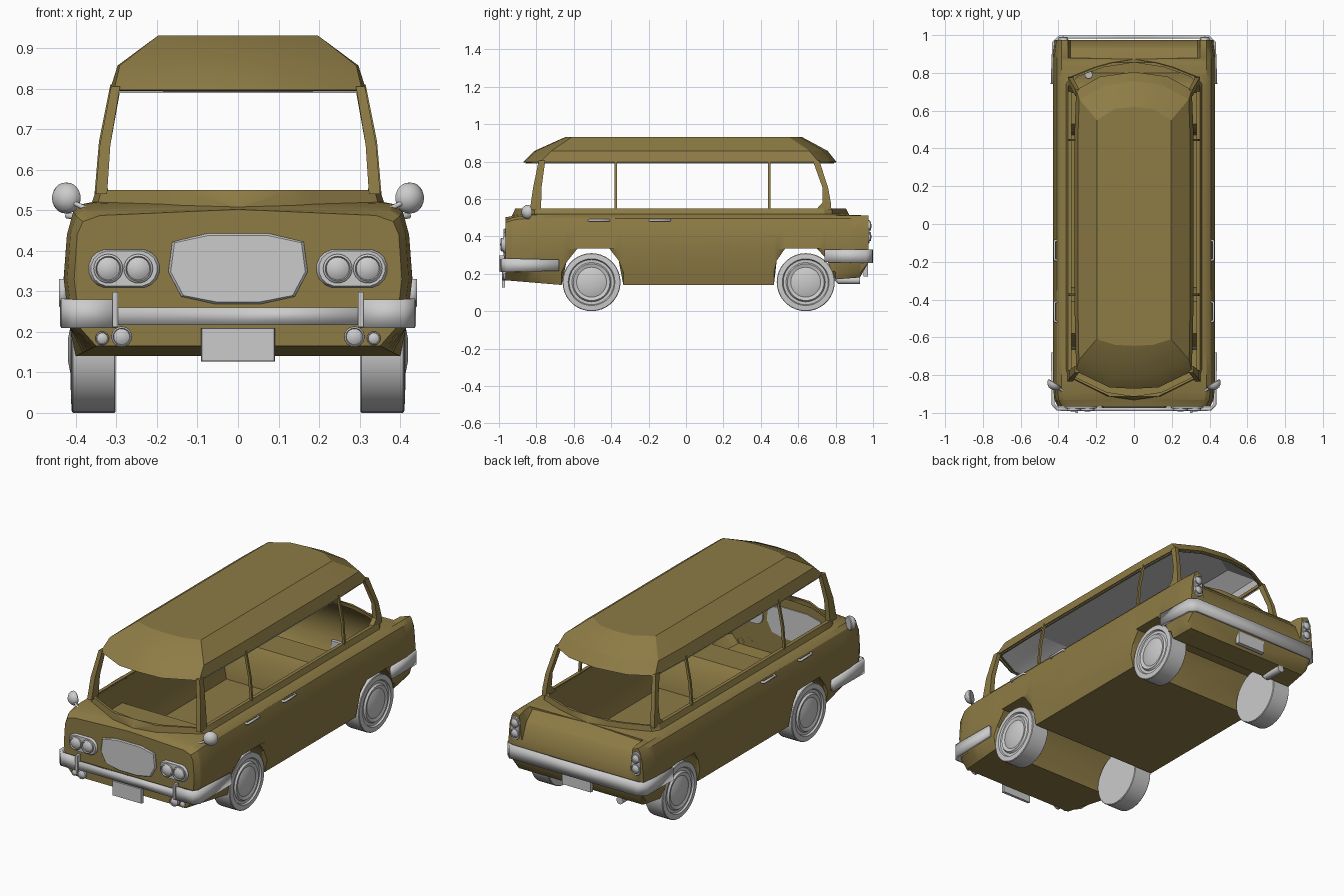
import bpy, bmesh, math
from mathutils import Vector

if "Cube" in bpy.data.objects:
    bpy.data.objects.remove(bpy.data.objects["Cube"])

PAINT = bpy.data.materials.new("paint")
PAINT.diffuse_color = (0.27, 0.20, 0.06, 1)
PAINT.use_nodes = True
PAINT.node_tree.nodes["Principled BSDF"].inputs["Base Color"].default_value = PAINT.diffuse_color


def finish(name, bm, mat=None, mirror=False, thick=0, angle=30):
    bmesh.ops.remove_doubles(bm, verts=bm.verts, dist=0.0004)
    bmesh.ops.dissolve_degenerate(bm, edges=bm.edges, dist=0.0002)
    bmesh.ops.recalc_face_normals(bm, faces=bm.faces)
    me = bpy.data.meshes.new(name)
    bm.to_mesh(me)
    bm.free()
    ob = bpy.data.objects.new(name, me)
    bpy.context.collection.objects.link(ob)
    if mat:
        me.materials.append(mat)
    if thick:
        m = ob.modifiers.new("thickness", 'SOLIDIFY')
        m.thickness, m.offset = thick, 0
    if mirror:
        m = ob.modifiers.new("mirror", 'MIRROR')
        m.use_clip = True
    bpy.ops.object.select_all(action='DESELECT')
    bpy.context.view_layer.objects.active = ob
    ob.select_set(True)
    bpy.ops.object.shade_smooth_by_angle(angle=math.radians(angle))
    return ob


def loft(name, rows, closed=False, caps=False, **kw):
    bm = bmesh.new()
    vs = [[bm.verts.new(p) for p in r] for r in rows]
    n = len(rows[0])
    for a, b in zip(vs, vs[1:]):
        for i in range(n if closed else n - 1):
            j = (i + 1) % n
            bm.faces.new((a[i], a[j], b[j], b[i]))
    if caps:
        bm.faces.new(vs[0])
        bm.faces.new(vs[-1])
    return finish(name, bm, **kw)


def lathe(name, prof, loc, axis, n=24, **kw):
    """prof: (radius, distance along axis)"""
    q = Vector(axis).to_track_quat('Z', 'Y')
    rows = [[Vector(loc) + q @ Vector((max(r, 1e-5) * math.cos(2 * math.pi * k / n),
             max(r, 1e-5) * math.sin(2 * math.pi * k / n), t)) for k in range(n)] for r, t in prof]
    return loft(name, rows, closed=True, **kw)


def bar(name, pts, **kw):
    """pts: (x, y, z, width x, width y), lofted upwards"""
    rows = [[(x + sx * wx / 2, y + sy * wy / 2, z) for sx, sy in ((-1, -1), (1, -1), (1, 1), (-1, 1))]
            for x, y, z, wx, wy in pts]
    return loft(name, rows, closed=True, caps=True, mirror=True, **kw)


def plate(name, outline, y0, y1, inset=0.006, **kw):
    """outline (x, z) extruded from y0 to y1 with a softened front edge"""
    cx = sum(p[0] for p in outline) / len(outline)
    cz = sum(p[1] for p in outline) / len(outline)
    ym = y0 + (y1 - y0) * 0.6

    def shrink(p):
        d = Vector((p[0] - cx, p[1] - cz))
        d *= 1 - inset / d.length
        return (cx + d.x, y1, cz + d.y)
    rows = [[(x, y0, z) for x, z in outline], [(x, ym, z) for x, z in outline], [shrink(p) for p in outline]]
    return loft(name, rows, closed=True, caps=True, **kw)


def band(name, path, **kw):
    """path: (x, y, z low, z high) vertical strip"""
    return loft(name, [[(x, y, a), (x, y, b)] for x, y, a, b in path], thick=0.018, mirror=True, **kw)


def tube(name, pts, r):
    cu = bpy.data.curves.new(name, 'CURVE')
    cu.dimensions, cu.bevel_depth, cu.bevel_resolution, cu.use_fill_caps = '3D', r, 3, True
    sp = cu.splines.new('POLY')
    sp.points.add(len(pts) - 1)
    for p, c in zip(sp.points, pts):
        p.co = (*c, 1)
    ob = bpy.data.objects.new(name, cu)
    bpy.context.collection.objects.link(ob)


def lerp(table, y, k):
    if y <= table[0][0]:
        return table[0][k]
    for a, b in zip(table, table[1:]):
        if y <= b[0]:
            return a[k] + (b[k] - a[k]) * (y - a[0]) / (b[0] - a[0])
    return table[-1][k]


# Lower body: sections along y, with wheel tunnels and sill lip
BOTTOM = [(-.965, .165), (-.665, .14), (-.64, .26), (-.58, .335), (-.41, .335), (-.36, .27), (-.335, .14),
          (.47, .14), (.485, .27), (.53, .335), (.70, .335), (.75, .28), (.80, .17), (.93, .18), (.975, .26)]
WIDTH = [(-.965, .94), (-.93, .98), (-.85, 1), (.88, 1), (.975, .975)]
SILL = [(-.965, .35), (-.665, .40), (.80, .40), (.975, .38)]
EDGE = [(-.965, .34, .487), (-.93, .375, .50), (-.85, .385, .515), (.975, .385, .512)]
# y, shelf x, shelf z, lip x, lip z, inner x
TOP = [(-.965, 0, .502, 0, .502, 0), (-.932, 0, .508, 0, .508, 0), (-.912, .14, .512, .13, .55, 0),
       (-.89, .185, .515, .175, .55, .145), (-.81, .345, .52, .337, .55, .31), (-.77, .36, .52, .35, .55, .33),
       (.74, .36, .52, .35, .55, .33), (.78, .335, .52, .325, .55, .30), (.83, .21, .52, .20, .55, .16),
       (.855, .12, .52, .11, .55, 0), (.872, 0, .515, 0, .515, 0), (.88, .35, .515, .335, .505, 0),
       (.935, .35, .513, .335, .455, 0), (.975, .35, .50, .335, .36, 0)]
rows = []
for y in sorted({t[0] for t in BOTTOM + WIDTH + TOP}):
    zb, w, ez = lerp(BOTTOM, y, 1), lerp(WIDTH, y, 1), lerp(EDGE, y, 2)
    sec = [(0, zb), (lerp(SILL, y, 1), zb)]
    for z, x in ((.21, .415), (.33, .43), (.44, .422), (.495, .407)):
        sec.append((x * w, max(zb, min(z, ez - .015))))
    sx, sz, lx, lz, ix = (lerp(TOP, y, k) for k in range(1, 6))
    sec += [(lerp(EDGE, y, 1), ez), (sx, sz), (lx, lz), (ix, lz)]
    rows.append([(x, y, z) for x, z in sec])
loft("body", rows, caps=True, mirror=True, mat=PAINT)

# Roof and its grey lining
EAVE = [(0, -.872), (.13, -.865), (.306, -.78), (.316, -.4), (.316, .45), (.306, .71), (.18, .78), (0, .805)]
MID = [(0, -.81), (.125, -.80), (.292, -.72), (.297, -.4), (.297, .45), (.29, .66), (.15, .735), (0, .757)]
CROWN = [(0, -.645), (.10, -.64), (.197, -.61), (.197, -.4), (.197, .40), (.197, .55), (.10, .61), (0, .62)]


def roof(name, s, dz, mat):
    r = [[(x * s, y * s, z - dz) for x, y in ring] for ring, z in ((EAVE, .797), (MID, .857), (CROWN, .931))]
    r.append([(0, y, z) for x, y, z in r[-1]])
    loft(name, r, mirror=True, mat=mat, angle=20)


roof("roof", 1, 0, PAINT)
roof("roof_lining", .985, .008, None)
loft("roof_rim", [[(x, y, .797) for x, y in EAVE], [(x * .94, y * .975, .792) for x, y in EAVE],
                  [(x * .94, y * .975, .81) for x, y in EAVE]], mirror=True, mat=PAINT)

# Window pillars
bar("front_pillar", [(.337, -.805, .54, .028, .06), (.328, -.795, .66, .026, .045), (.302, -.77, .805, .022, .035)], mat=PAINT)
bar("rear_pillar", [(.335, .735, .54, .028, .085), (.335, .752, .58, .026, .045), (.327, .745, .66, .024, .03),
                    (.300, .695, .805, .022, .035)], mat=PAINT)
for name, y in (("door_pillar", -.375), ("side_pillar", .445)):
    bar(name, [(.347, y, .54, .014, .012), (.336, y, .67, .014, .012), (.308, y, .81, .014, .012)], mat=PAINT)

# Wheels
WHEEL = [(0, -.055), (.152, -.055), (.155, -.052), (.155, .05), (.152, .053), (.125, .055), (.12, .046),
         (.105, .046), (.098, .056), (.08, .05), (.07, .054), (.03, .062), (0, .063)]
for y, end in ((-.505, "front"), (.64, "rear")):
    for s in (-1, 1):
        lathe(end + "_wheel", WHEEL, (s * .357, y, .155), (s, 0, 0), n=36)

# Bumpers
band("front_bumper_centre", [(0, -.981, .217, .26), (.31, -.981, .217, .26)])
band("front_bumper_wing", [(.30, -.982, .21, .28), (.405, -.98, .21, .28), (.428, -.955, .21, .282), (.43, -.68, .215, .275)])
band("rear_bumper", [(0, .991, .257, .33), (.395, .989, .257, .33), (.425, .96, .257, .33), (.432, .74, .262, .33)])
bar("bumper_guard", [(.303, -.985, .212, .014, .03), (.303, -.985, .298, .014, .03)])

# Grille and number plates
half = [(.058, .269), (.14, .287), (.172, .348), (.162, .422), (.078, .442)]
plate("grille", half + [(-x, z) for x, z in reversed(half)], -.96, -.975)
plate("front_plate", [(-.091, .127), (.091, .127), (.091, .21), (-.091, .21)], -.968, -.985, inset=.003)
plate("rear_plate", [(-.09, .185), (.09, .185), (.09, .255), (-.09, .255)], .95, .972, inset=.003)


def capsule(cx, cz, hx, hz, n=8):
    """stadium outline, long along x or z"""
    r, out = min(hx, hz), []
    for k in range(2 * n):
        a = math.pi * (k + .5) / n
        c, s = math.cos(a), math.sin(a)
        out.append((cx + r * c + math.copysign(hx - r, c), cz + r * s + math.copysign(hz - r, s)))
    return out


# Lamps, mirrors and handles on both sides
LAMP = [(1, -.3), (1, .3), (.85, .42), (.78, .25), (.5, .42), (0, .5)]


def lamp(name, x, y, z, r, d):
    lathe(name, [(a * r, b * r) for a, b in LAMP], (x, y, z), (0, d, 0))


for s in (-1, 1):
    plate("headlamp_surround", capsule(s * .281, .356, .088, .048), -.955, -.978)
    for x in (.246, .320):
        lamp("headlamp", s * x, -.976, .356, .036, -1)
    lamp("fog_lamp", s * .287, -.972, .188, .025, -1)
    lamp("indicator_lamp", s * .335, -.968, .184, .017, -1)
    plate("tail_lamp_surround", capsule(s * .375, .425, .028, .066), .965, .98, inset=.004)
    for z in (.455, .398):
        lamp("tail_lamp", s * .375, .98, z, .024, 1)
    lathe("mirror", [(0, -.012), (.034, -.012), (.038, -.008), (.038, .002), (.03, .016), (.015, .026), (0, .028)],
          (s * .425, -.85, .53), (s * .5, -.85, 0))
    tube("mirror_stalk", [(s * .36, -.89, .497), (s * .42, -.86, .525)], .006)
    for y in (-.465, -.14):
        tube("door_handle", [(s * .403, y - .055, .484), (s * .421, y - .048, .486),
                             (s * .421, y + .05, .486), (s * .403, y + .055, .484)], .007)

# Exhaust
tube("exhaust_pipe", [(-.24, .79, .25), (-.24, .80, .185), (-.24, .82, .165), (-.24, .93, .165)], .021)
